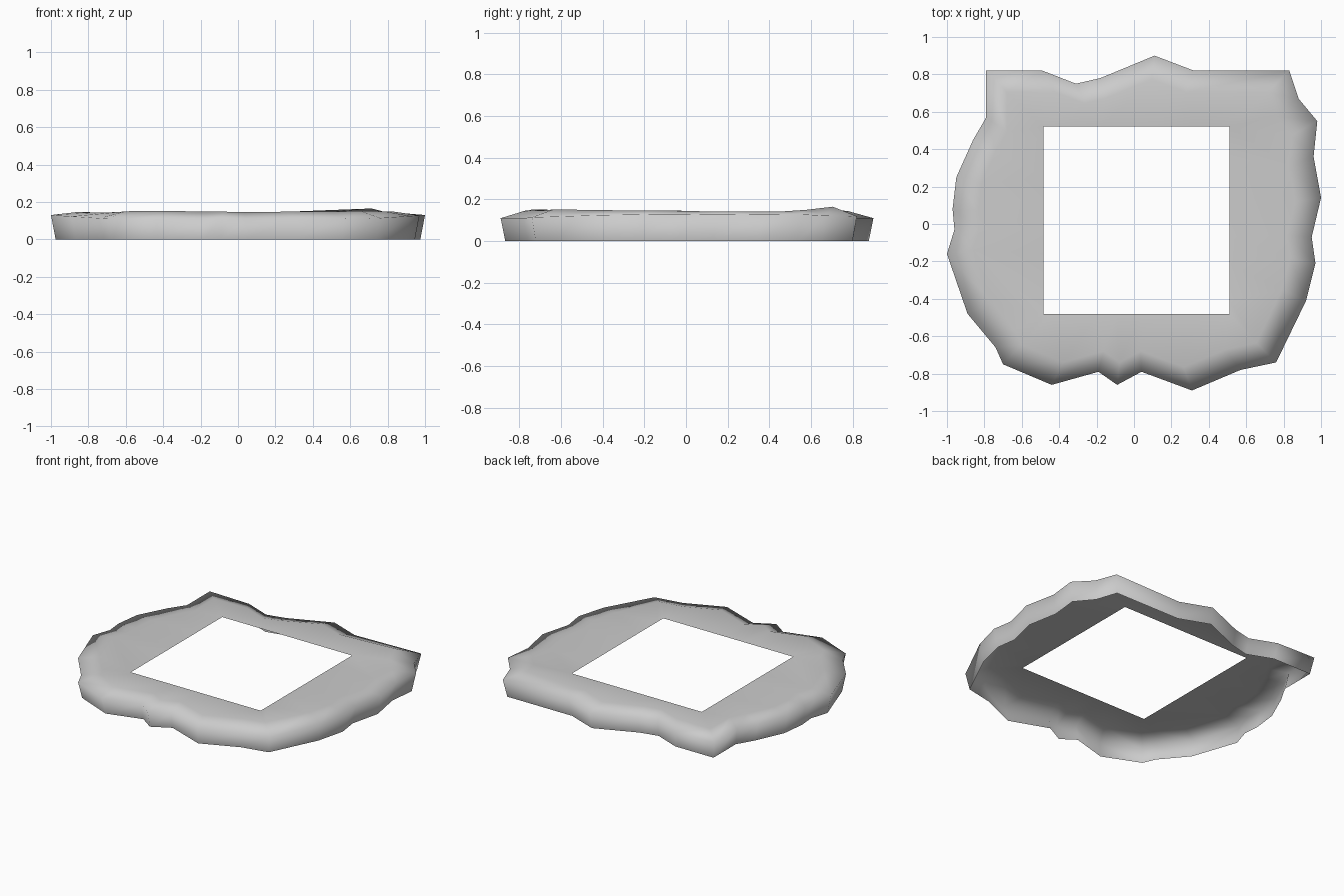
import bpy, bmesh

if "Cube" in bpy.data.objects:
    bpy.data.objects.remove(bpy.data.objects["Cube"])

# Irregular outer rim, clockwise from the back left corner: x, y, height of the inner ridge
RIM = [
    (-.79, .82, .140), (-.49, .82, .142), (-.31, .75, .140), (-.18, .78, .142),
    (.11, .90, .145), (.32, .82, .148), (.83, .82, .165), (.88, .67, .150),
    (.98, .55, .143), (.96, .36, .143), (1.0, .14, .142), (.95, -.07, .146),
    (.97, -.21, .148), (.92, -.41, .148), (.76, -.74, .152), (.57, -.78, .148),
    (.31, -.89, .148), (.04, -.79, .145), (-.09, -.86, .148), (-.19, -.79, .148),
    (-.44, -.86, .152), (-.70, -.75, .150), (-.74, -.66, .146), (-.89, -.48, .142),
    (-1.0, -.16, .146), (-.96, -.03, .146), (-.97, .08, .138), (-.95, .25, .140),
    (-.86, .45, .140), (-.79, .57, .138),
]


def clamp(v, lo, hi):
    return max(lo, min(hi, v))


def rim_height(x, y):
    return .11 + .02 * clamp((abs(x) - .7) / .3, 0, 1)


# Rings from the ground edge up over the rim to the square opening
bm = bmesh.new()
rings = [
    [bm.verts.new((x * .975, y * .975, 0)) for x, y, r in RIM],
    [bm.verts.new((x, y, rim_height(x, y))) for x, y, r in RIM],
    [bm.verts.new((x * .86, y * .86, r)) for x, y, r in RIM],
    [bm.verts.new((clamp(x, -.485, .51), clamp(y, -.48, .52), .134)) for x, y, r in RIM],
]
n = len(RIM)
for low, high in zip(rings, rings[1:]):
    for i in range(n):
        j = (i + 1) % n
        bm.faces.new((low[j], low[i], high[i], high[j]))

# Points sharing a corner of the opening collapse into one
bmesh.ops.remove_doubles(bm, verts=rings[-1], dist=.001)
for f in bm.faces:
    f.smooth = True

# Open shell, hollow underneath
mesh = bpy.data.meshes.new("rock_border")
bm.to_mesh(mesh)
bm.free()
border = bpy.data.objects.new("rock_border", mesh)
bpy.context.collection.objects.link(border)
